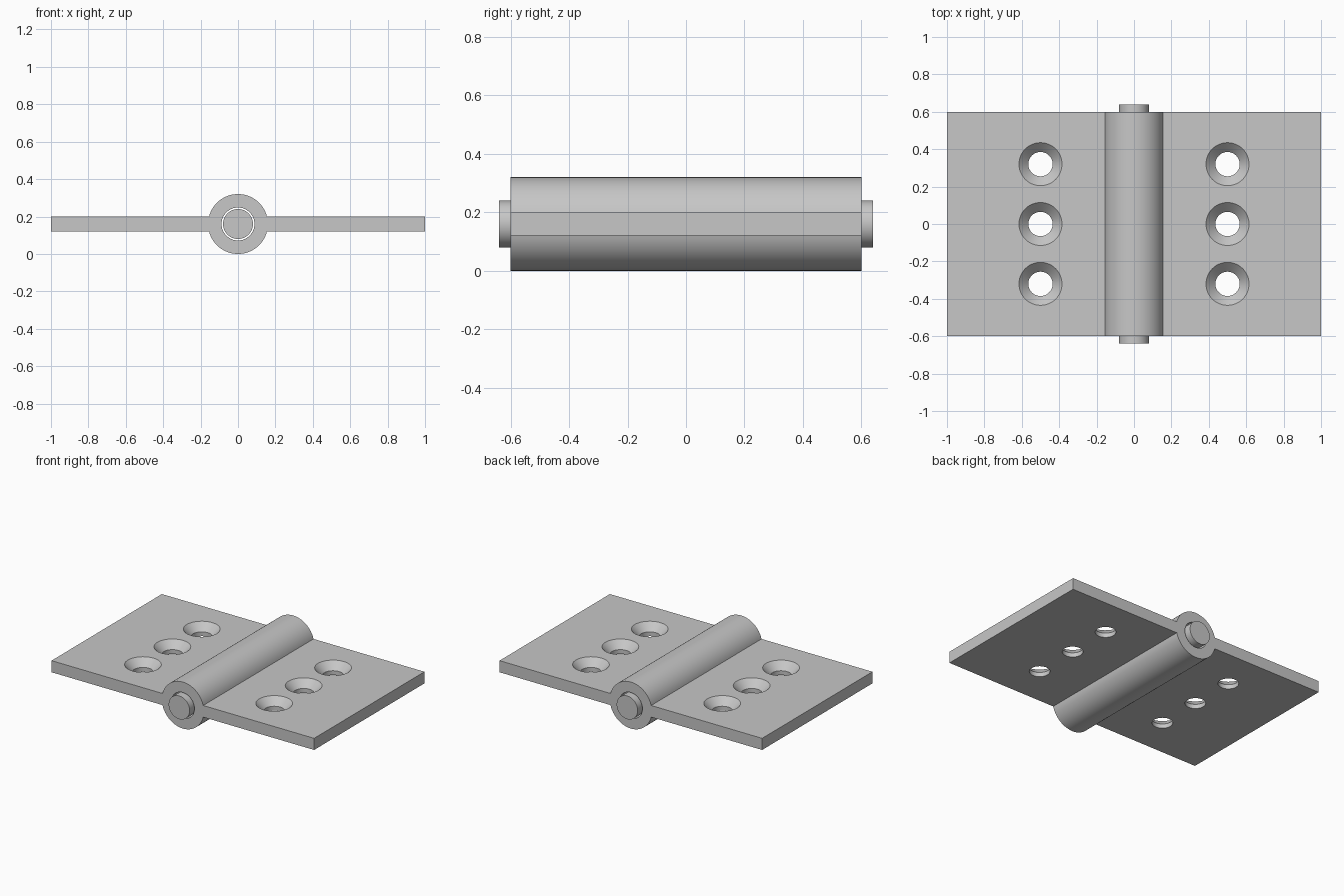
import bpy, bmesh
from math import pi, sin, cos, asin, radians
from mathutils import Matrix

if "Cube" in bpy.data.objects:
    bpy.data.objects.remove(bpy.data.objects["Cube"])

AXIS_Z = 0.16        # height of the hinge axis
BARREL_R = 0.16
BORE_R = 0.088
PIN_R = 0.08
HALF_T = 0.04        # half the leaf thickness
HALF_LEN = 0.6

steel = bpy.data.materials.new("light_grey_steel")
steel.use_nodes = True
grey = (0.57, 0.57, 0.57, 1)
steel.diffuse_color = grey
steel.node_tree.nodes["Principled BSDF"].inputs["Base Color"].default_value = grey


def make_object(name, bm):
    bmesh.ops.recalc_face_normals(bm, faces=bm.faces)
    mesh = bpy.data.meshes.new(name)
    bm.to_mesh(mesh)
    bm.free()
    obj = bpy.data.objects.new(name, mesh)
    mesh.materials.append(steel)
    bpy.context.collection.objects.link(obj)
    return obj


def activate(obj):
    bpy.ops.object.select_all(action='DESELECT')
    obj.select_set(True)
    bpy.context.view_layer.objects.active = obj


def smooth(obj):
    activate(obj)
    bpy.ops.object.shade_smooth_by_angle(angle=radians(30))


def rod(name, radius, half_length):
    """Cylinder lying along y on the hinge axis."""
    bm = bmesh.new()
    place = Matrix.Translation((0, 0, AXIS_Z)) @ Matrix.Rotation(pi / 2, 4, 'X')
    bmesh.ops.create_cone(bm, cap_ends=True, segments=64, radius1=radius,
                          radius2=radius, depth=2 * half_length, matrix=place)
    return make_object(name, bm)


def screw_hole_cutter(x, y):
    """Straight hole that widens into a countersink at the top."""
    top = AXIS_Z + HALF_T
    profile = [(0.065, top - 0.2), (0.065, top - 0.05),
               (0.115, top), (0.115, top + 0.1)]
    bm = bmesh.new()
    n = 48
    rings = [[bm.verts.new((x + r * cos(2 * pi * i / n), y + r * sin(2 * pi * i / n), z))
              for i in range(n)] for r, z in profile]
    for low, high in zip(rings, rings[1:]):
        for i in range(n):
            j = (i + 1) % n
            bm.faces.new((low[i], low[j], high[j], high[i]))
    bm.faces.new(rings[0])
    bm.faces.new(rings[-1])
    return make_object("screw_hole_cutter", bm)


# Hinge body: two leaves and a round barrel as one extruded outline
start = asin(HALF_T / BARREL_R)
steps = 40
arc = [start + (pi - 2 * start) * i / steps for i in range(steps + 1)]
upper = [(1, HALF_T)] + [(BARREL_R * cos(a), BARREL_R * sin(a)) for a in arc] + [(-1, HALF_T)]
outline = upper + [(-x, -z) for x, z in upper]

bm = bmesh.new()
front = bm.faces.new([bm.verts.new((x, -HALF_LEN, AXIS_Z + z)) for x, z in outline])
side = bmesh.ops.extrude_face_region(bm, geom=[front], use_keep_orig=True)
verts = [v for v in side["geom"] if isinstance(v, bmesh.types.BMVert)]
bmesh.ops.translate(bm, verts=verts, vec=(0, 2 * HALF_LEN, 0))
body = make_object("hinge_leaves_and_barrel", bm)

# Pin bore and countersunk screw holes
cutters = [rod("bore_cutter", BORE_R, HALF_LEN + 0.1)]
cutters += [screw_hole_cutter(x, y) for x in (-0.5, 0.5) for y in (-0.32, 0, 0.32)]
activate(body)
for cutter in cutters:
    mod = body.modifiers.new("cut", 'BOOLEAN')
    mod.operation = 'DIFFERENCE'
    mod.solver = 'EXACT'
    mod.object = cutter
    bpy.ops.object.modifier_apply(modifier=mod.name)
    bpy.data.objects.remove(cutter)
smooth(body)

# Hinge pin, standing out at both ends
smooth(rod("hinge_pin", PIN_R, 0.64))
